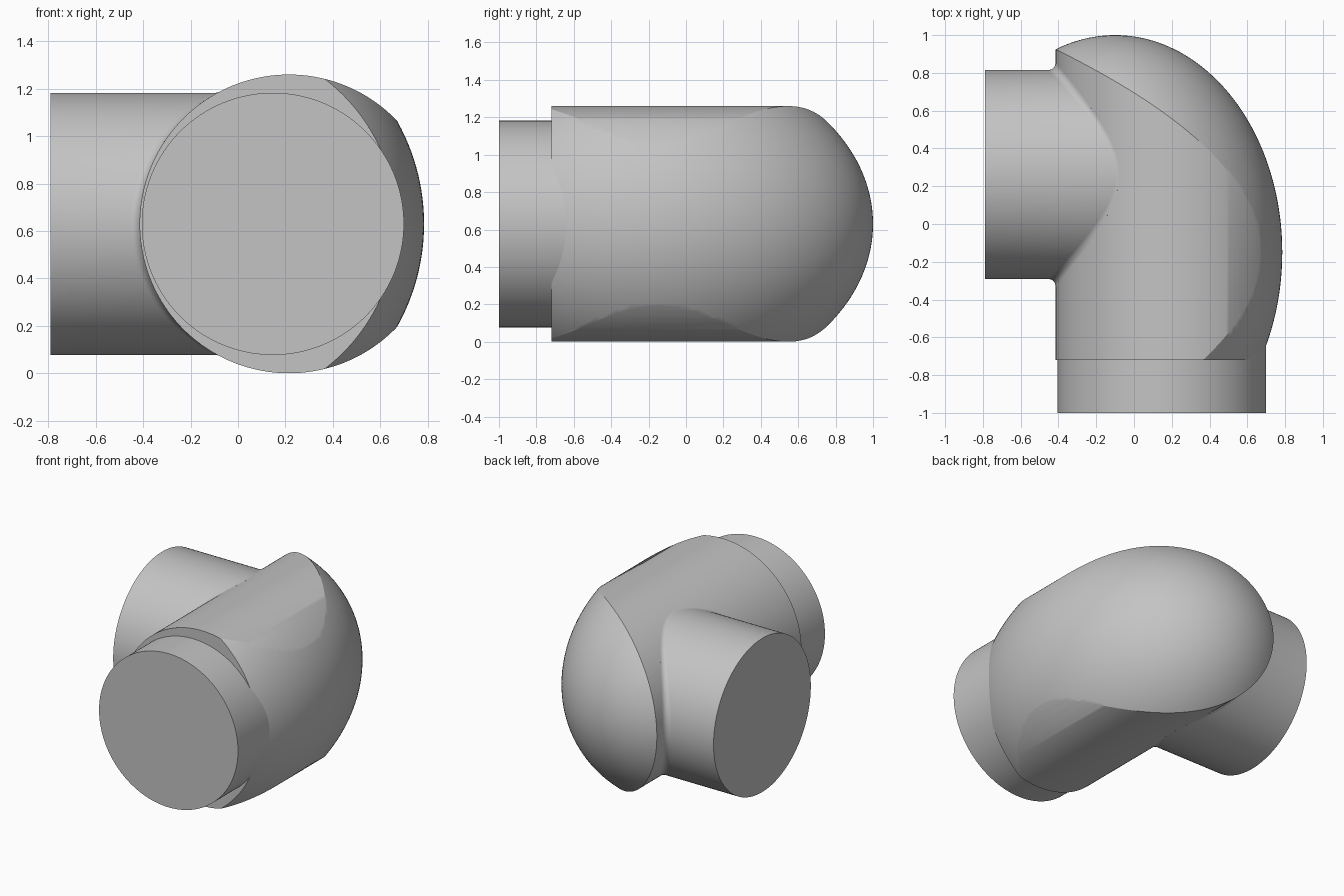
import bpy
import bmesh
from math import sin, cos, pi, sqrt
from mathutils import Matrix, Vector

if "Cube" in bpy.data.objects:
    bpy.data.objects.remove(bpy.data.objects["Cube"])

MID_Z = 0.63          # height shared by all axes
BODY_X, BODY_R = 0.215, 0.63
PORT_R = 0.553
FILLET = 0.04
SEGS = 160

grey = bpy.data.materials.new("plain grey")
grey.use_nodes = True
colour = (0.55, 0.55, 0.55, 1)
grey.diffuse_color = colour
grey.node_tree.nodes["Principled BSDF"].inputs["Base Color"].default_value = colour


def make_object(name, bm):
    bmesh.ops.recalc_face_normals(bm, faces=bm.faces)
    mesh = bpy.data.meshes.new(name)
    bm.to_mesh(mesh)
    bm.free()
    mesh.materials.append(grey)
    obj = bpy.data.objects.new(name, mesh)
    bpy.context.collection.objects.link(obj)
    return obj


def activate(obj):
    bpy.ops.object.select_all(action='DESELECT')
    obj.select_set(True)
    bpy.context.view_layer.objects.active = obj


def smooth(obj):
    activate(obj)
    bpy.ops.object.shade_smooth_by_angle(angle=pi / 7)


def cylinder_y(name, x, radius, y0, y1):
    bm = bmesh.new()
    place = Matrix.Translation((x, (y0 + y1) / 2, MID_Z)) @ Matrix.Rotation(pi / 2, 4, 'X')
    bmesh.ops.create_cone(bm, cap_ends=True, segments=SEGS, radius1=radius,
                          radius2=radius, depth=y1 - y0, matrix=place)
    return make_object(name, bm)


# Main body: a cylinder trimmed by a long ellipsoid
body = cylinder_y("main_body", BODY_X, BODY_R, -0.72, 1.2)
bm = bmesh.new()
place = (Matrix.Translation((-0.1, -0.15, MID_Z)) @ Matrix.Diagonal((0.885, 1.15, 0.885, 1))
         @ Matrix.Rotation(pi / 2, 4, 'X'))
bmesh.ops.create_uvsphere(bm, u_segments=SEGS, v_segments=96, radius=1, matrix=place)
trimmer = make_object("body_trimmer", bm)
trim = body.modifiers.new("trim", 'BOOLEAN')
trim.operation = 'INTERSECT'
trim.solver = 'EXACT'
trim.object = trimmer
activate(body)
bpy.ops.object.modifier_apply(modifier=trim.name)
bpy.data.objects.remove(trimmer)
smooth(body)

# Front port
smooth(cylinder_y("front_port", BODY_X - 0.068, PORT_R, -1.0, -0.5))

# Side port: lofted rings with a rolling-ball fillet where it meets the body
PORT_Y, STEPS = 0.262, 8
bm = bmesh.new()
columns = []
for i in range(SEGS):
    t = 2 * pi * i / SEGS
    ring_y, ring_z = cos(t), sin(t)
    w = (PORT_R + FILLET) * ring_z
    ball = Vector((-sqrt((BODY_R + FILLET) ** 2 - w * w), (PORT_R + FILLET) * ring_y, w))
    to_port = Vector((0, -ring_y, -ring_z))
    to_body = Vector((-ball.x, 0, -ball.z)).normalized()
    points = [Vector((-0.79 - BODY_X, PORT_R * ring_y, PORT_R * ring_z))]
    for k in range(STEPS + 1):
        points.append(ball + FILLET * to_port.slerp(to_body, k / STEPS))
    points.append(points[-1] + to_body * 0.05)
    columns.append([bm.verts.new(p + Vector((BODY_X, PORT_Y, MID_Z))) for p in points])
for a, b in zip(columns, columns[1:] + columns[:1]):
    for k in range(len(a) - 1):
        bm.faces.new((a[k], a[k + 1], b[k + 1], b[k]))
bm.faces.new([c[0] for c in columns])
bm.faces.new([c[-1] for c in columns])
smooth(make_object("side_port", bm))
